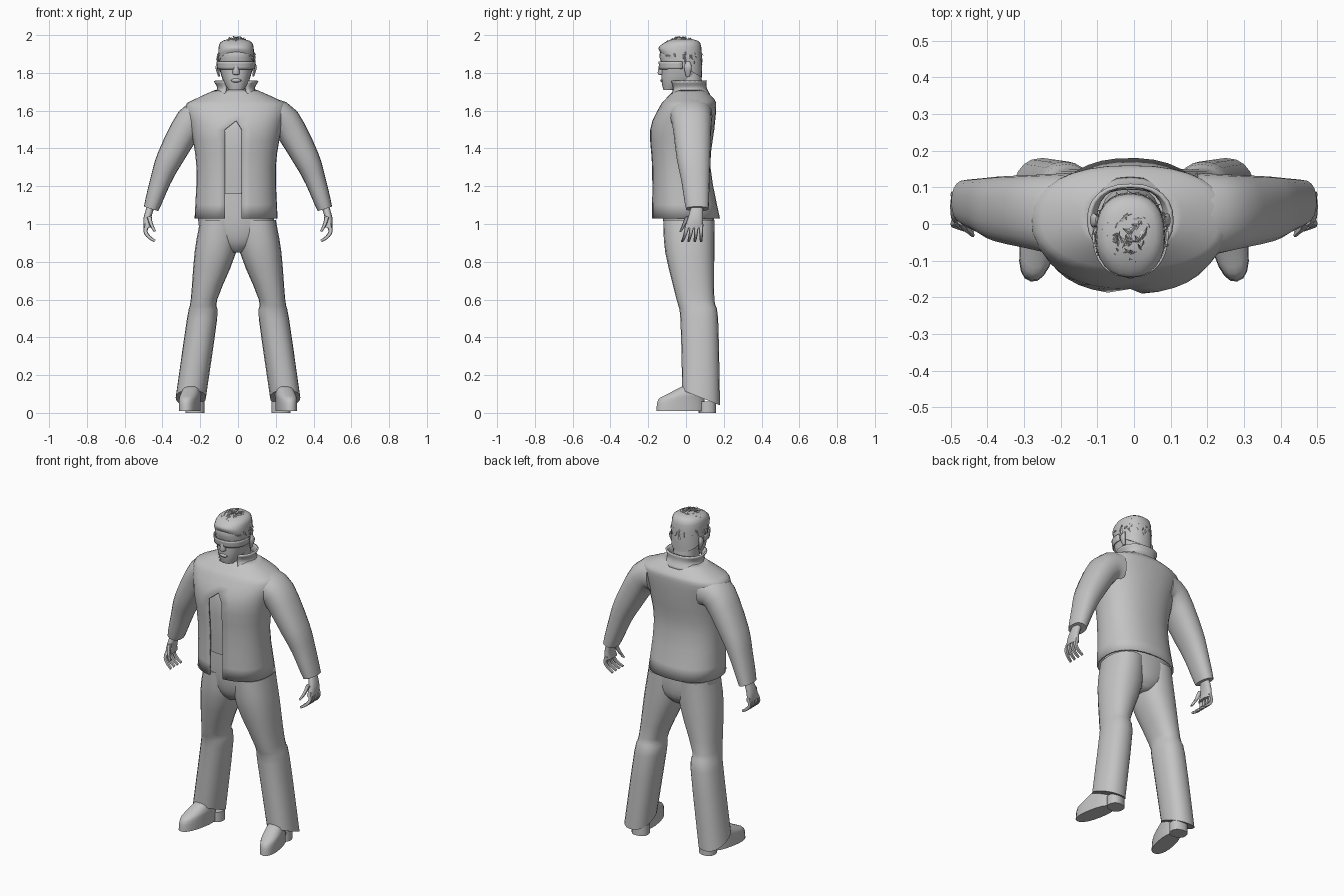
import bpy, bmesh, math, random
from mathutils import Vector

if "Cube" in bpy.data.objects:
    bpy.data.objects.remove(bpy.data.objects["Cube"], do_unlink=True)

random.seed(4)
MIDDLE = -.01  # the head and trunk stand slightly off centre
TURN = 2 * math.pi

colour = (.55, .55, .55, 1)
grey = bpy.data.materials.new("plain grey")
grey.use_nodes = True
grey.diffuse_color = colour
grey.node_tree.nodes["Principled BSDF"].inputs["Base Color"].default_value = colour


def finish(name, bm, angle=50, thick=0):
    """Turn a bmesh into a smooth-shaded object, optionally a thin shell."""
    bmesh.ops.remove_doubles(bm, verts=bm.verts, dist=.0002)
    bmesh.ops.recalc_face_normals(bm, faces=bm.faces)
    mesh = bpy.data.meshes.new(name)
    bm.to_mesh(mesh)
    bm.free()
    mesh.materials.append(grey)
    ob = bpy.data.objects.new(name, mesh)
    bpy.context.collection.objects.link(ob)
    bpy.ops.object.select_all(action="DESELECT")
    ob.select_set(True)
    bpy.context.view_layer.objects.active = ob
    bpy.ops.object.shade_smooth_by_angle(angle=math.radians(angle))
    if thick:
        shell = ob.modifiers.new("shell", "SOLIDIFY")
        shell.thickness = thick
        shell.offset = -1
    return ob


def spline(points, steps=3):
    """Fill in a smooth run of values through a few points."""
    pts = [Vector(p) for p in points]
    out = []
    for a, b, c, d in zip(pts[:1] + pts, pts, pts[1:], pts[2:] + pts[-1:]):
        for i in range(steps):
            t = i / steps
            bend = (a * 2 - b * 5 + c * 4 - d) * t + (b * 3 - a - c * 3 + d) * t * t
            out.append(b + (c - a + bend) * t / 2)
    return out + pts[-1:]


def mix(pair, t):
    return pair[0] + (pair[1] - pair[0]) * t


def outline(centre, wide, deep, power=2.3, sides=20, start=0, end=TURN, slope=0):
    """A rounded cross-section that begins at the front; wide is a vector."""
    points = []
    for k in range(sides + 1):
        turn = mix((start, end), k / sides)
        s, c = math.sin(turn), -math.cos(turn)
        across = math.copysign(abs(s) ** (2 / power), s)
        back = math.copysign(abs(c) ** (2 / power), c) * deep
        points.append(centre + wide * across + Vector((0, back, back * slope)))
    return points


def skin(name, rows, side=0, capped=True, thick=0):
    """Join rows of points; side mirrors a limb, and zero means a central part."""
    bm = bmesh.new()
    grid = []
    for row in rows:
        grid.append([bm.verts.new((p.x * side if side else p.x + MIDDLE, p.y, p.z)) for p in row])
    for low, high in zip(grid, grid[1:]):
        for k in range(len(low) - 1):
            bm.faces.new((low[k], low[k + 1], high[k + 1], high[k]))
    if capped:
        for row in (grid[0], grid[-1]):
            bm.faces.new(row[:-1])
    return finish(name, bm, thick=thick)


def loft(name, rings, side=0, span=None, thick=0, sides=20):
    """Level rings of height, front, back, half width, and optional offset and slope."""
    full = [tuple(r) + (0,) * (6 - len(r)) for r in rings]
    rows = []
    for z, front, back, half, x, slope in spline(full):
        start, end = span(z, half) if span else (0, TURN)
        rows.append(outline(Vector((x, (front + back) / 2, z)), Vector((half, 0, 0)),
                            (back - front) / 2, sides=sides, start=start, end=end, slope=slope))
    return skin(name, rows, side, capped=not span, thick=thick)


def tube(name, path, y, width, depth, side, sides=16):
    """Rings square to an (x, z) path, with evenly changing y, width and depth."""
    points = spline(path)
    last = len(points) - 1
    rows = []
    for i, p in enumerate(points):
        t = i / last
        along = points[min(i + 1, last)] - points[max(i - 1, 0)]
        wide = Vector((-along.y, 0, along.x)).normalized() * mix(width, t)
        rows.append(outline(Vector((p.x, mix(y, t), p.y)), wide, mix(depth, t), sides=sides))
    return skin(name, rows, side)


# Jacket: one shell whose lower front is parted
def parting(z, half):
    if z > 1.54:
        return 0, TURN
    left, right = [math.asin((gap / half) ** 1.15) for gap in (.03, .06)]
    return left, TURN - right


loft("jacket", [(1.03, -.18, .18, .22), (1.3, -.18, .13, .21), (1.5, -.19, .15, .24),
                (1.62, -.14, .16, .27), (1.66, -.11, .15, .22), (1.71, -.06, .1, .11)],
     span=parting, thick=.01, sides=32)
loft("shirt", [(1.16, -.15, .1, .18), (1.5, -.16, .12, .2), (1.6, -.1, .1, .18)])
loft("collar", [(1.68, -.08, .12, .11), (1.72, -.07, .1, .09), (1.76, -.08, .1, .11)],
     span=lambda z, half: (.5, TURN - .5), thick=.01)

# Trousers: a seat joins the two legs
loft("trouser_seat", [(.85, -.06, .1, .04), (.9, -.1, .14, .14), (1, -.12, .15, .2), (1.17, -.12, .14, .19)])
leg = [(1.02, -.12, .15, .1, .1), (.85, -.11, .15, .11, .12), (.6, -.05, .15, .07, .18),
       (.5, -.03, .17, .08, .19), (.08, -.02, .18, .08, .25, -.4)]

# Limbs
sleeve = [(.17, 1.57), (.25, 1.54), (.36, 1.35), (.41, 1.23), (.46, 1.08)]
palm = [(.46, 1.1), (.48, 1.03), (.48, .98)]
thumb = [(.47, 1.04), (.46, 1), (.44, .96)]
finger = [(.48, 1), (.49, .96), (.47, .93), (.44, .91)]
shoe = [(.01, -.16, .1, .05), (.07, -.15, .1, .05), (.1, -.1, .1, .05), (.14, -.02, .1, .04)]
heel = [(0, .07, .16, .05), (.06, .07, .16, .05)]
ear = [(1.78, 0, .02, .005, .09), (1.83, -.01, .03, .01, .1), (1.86, 0, .02, .005, .09)]

for side, label in ((1, "left"), (-1, "right")):
    loft(label + "_trouser_leg", leg, side)
    tube(label + "_sleeve", sleeve, (.02, .06), (.1, .04), (.12, .06), side, sides=20)
    tube(label + "_palm", palm, (.06, .04), (.02, .02), (.03, .05), side)
    tube(label + "_thumb", thumb, (.01, -.03), (.013, .006), (.013, .006), side, sides=8)
    for f in range(4):
        y = mix((.08, .01), f / 3)
        tube(f"{label}_finger_{f + 1}", finger, (y, y - .01 * f), (.013, .007), (.012, .007), side, sides=8)
    for part, rings in (("shoe", shoe), ("shoe_heel", heel)):
        ob = loft(f"{label}_{part}", rings, side)
        ob.location.x = side * .25
        ob.rotation_euler.z = side * .2
    ob = loft(label + "_ear", ear, side, sides=10)
    ob.location.x = MIDDLE

# Head and face
skull = [(1.71, -.12, -.05, .04), (1.76, -.13, .06, .07), (1.84, -.13, .08, .09),
         (1.9, -.14, .08, .09), (1.96, -.11, .07, .08), (1.98, -.06, .02, .03)]
loft("neck", [(1.62, -.06, .1, .08), (1.7, -.06, .09, .07), (1.8, -.06, .08, .07)])
loft("head", skull, sides=24)
loft("nose", [(1.79, -.14, -.1, .01), (1.8, -.15, -.1, .02), (1.86, -.14, -.1, .01)], sides=10)
loft("lips", [(1.75, -.13, -.1, .02), (1.76, -.137, -.1, .03), (1.77, -.13, -.1, .02)], sides=10)
loft("glasses", [(1.82, -.135, .09, .094), (1.86, -.14, .09, .098)],
     span=lambda z, half: (-1.6, 1.6), thick=.006)

# Hair: a cap with a sloping hairline, covered in short swept tufts
grow = .005
loft("hair_cap", [(z, front - grow, back + grow, half + grow, 0, min(0, 5 * (z - 1.96)))
                  for z, front, back, half in skull[2:]], sides=24)

bm = bmesh.new()
crown = Vector((MIDDLE, -.025, 1.88))
made = 0
while made < 170:
    out = Vector([random.gauss(0, 1) for axis in range(3)]).normalized()
    root = crown + out * Vector((.095, .11, .105)).length / math.sqrt(3)
    root.x = crown.x + (root.x - crown.x) * .92
    if root.z < 1.85 - .6 * root.y:
        continue
    made += 1
    # Tufts sweep back on the crown and hang down elsewhere
    fall = .3 if out.z > .4 else -.8
    sweep = Vector((random.uniform(-.5, .5), random.uniform(-.4, .7), fall))
    flow = (sweep - out * sweep.dot(out)).normalized()
    across = out.cross(flow) * random.uniform(.006, .011)
    tip = root + flow * random.uniform(.02, .04) + out * random.uniform(.004, .012)
    corners = [root - across, root + out * .006, root + across, root - out * .01, tip]
    *base, point = [bm.verts.new((p.x, p.y, min(p.z, 2))) for p in corners]
    for k in range(4):
        bm.faces.new((base[k - 1], base[k], point))
    bm.faces.new(base)
finish("hair_tufts", bm, 20)
